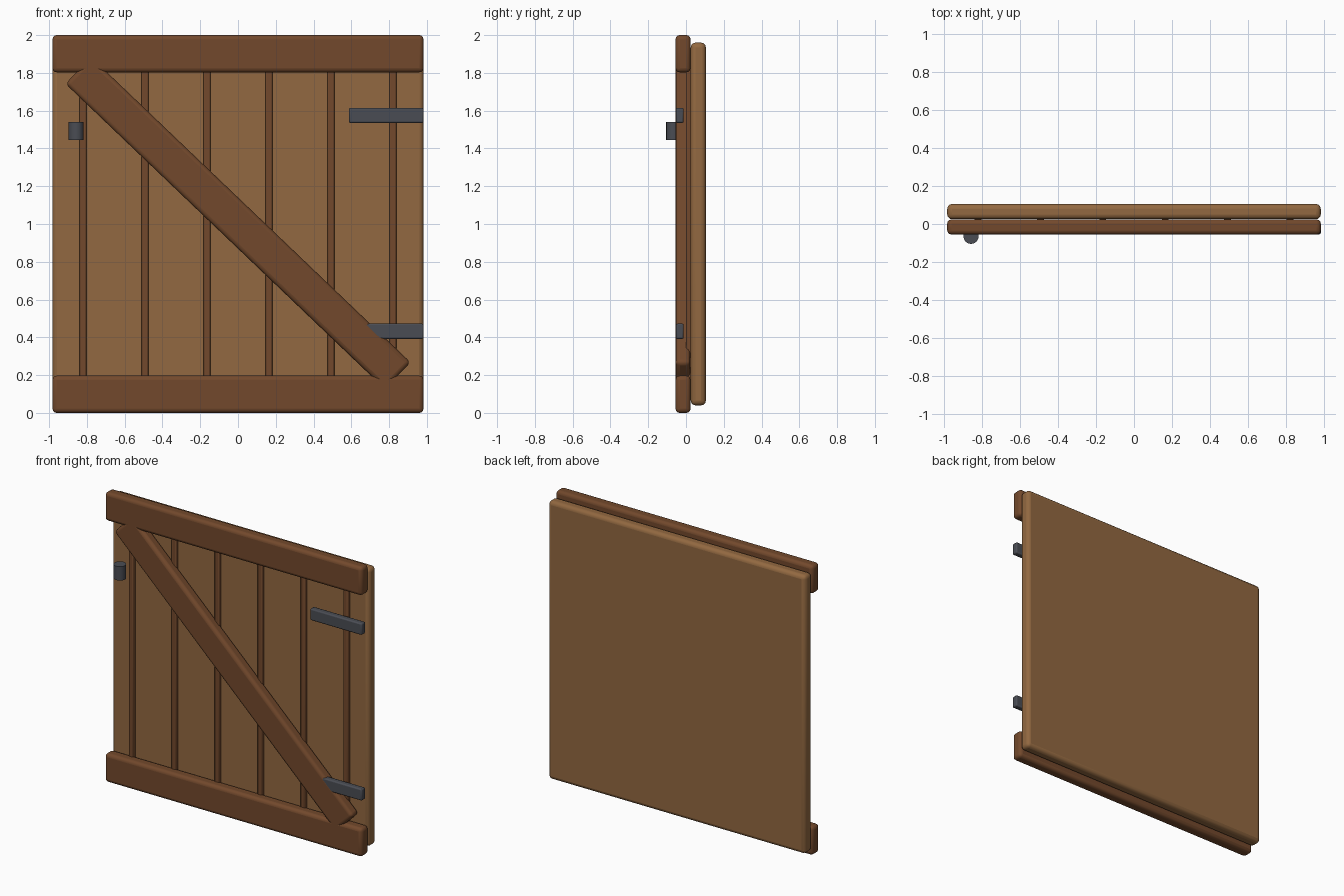
import bpy, math

if "Cube" in bpy.data.objects:
    bpy.data.objects.remove(bpy.data.objects["Cube"])


def material(name, rgb):
    m = bpy.data.materials.new(name)
    m.diffuse_color = (*rgb, 1)
    m.use_nodes = True
    m.node_tree.nodes["Principled BSDF"].inputs["Base Color"].default_value = m.diffuse_color
    return m


PLANK = material("plank_wood", (0.29, 0.14, 0.052))
FRAME = material("frame_wood", (0.17, 0.066, 0.025))
IRON = material("iron", (0.068, 0.073, 0.088))


def finish(ob, name, mat, bevel=0.0, segments=3):
    ob.name = name
    ob.data.materials.append(mat)
    if bevel:
        b = ob.modifiers.new("bevel", 'BEVEL')
        b.width = bevel
        b.segments = segments
    bpy.ops.object.shade_smooth_by_angle(angle=math.radians(35))
    return ob


def box(name, x, y, z, mat, bevel, segments=3, tilt=0.0):
    """Bevelled box from (min, max) ranges, tilted about y."""
    c = [(a + b) / 2 for a, b in (x, y, z)]
    s = [b - a for a, b in (x, y, z)]
    bpy.ops.mesh.primitive_cube_add(size=1, location=c)
    ob = bpy.context.object
    ob.scale = s
    bpy.ops.object.transform_apply(location=False, rotation=False, scale=True)
    ob.rotation_euler.y = tilt
    return finish(ob, name, mat, bevel, segments)


# Back panel
box("back_panel", (-0.982, 0.982), (0.025, 0.105), (0.04, 1.96), PLANK, 0.025)

# Top and bottom rails
box("bottom_rail", (-0.982, 0.982), (-0.055, 0.024), (0.0, 0.197), FRAME, 0.022)
box("top_rail", (-0.982, 0.982), (-0.055, 0.024), (1.803, 2.0), FRAME, 0.022)

# Narrow strips between the planks
for i in range(6):
    x = -0.82 + i * 0.328
    box(f"strip_{i + 1}", (x - 0.018, x + 0.018), (0.0, 0.04), (0.08, 1.92),
        FRAME, 0.008, 2)

# Diagonal brace
box("diagonal_brace", (-1.17, 1.17), (-0.055, 0.022), (0.907, 1.103), FRAME,
    0.022, 3, math.radians(43.7))

# Hinge straps
for name, z in (("lower_hinge", 0.432), ("upper_hinge", 1.575)):
    box(name, (0.587, 0.982), (-0.054, -0.012), (z - 0.04, z + 0.04), IRON, 0.008, 2)

# Latch
bpy.ops.mesh.primitive_cylinder_add(vertices=16, radius=0.04, depth=0.096,
                                    location=(-0.857, -0.065, 1.493))
finish(bpy.context.object, "latch", IRON)
